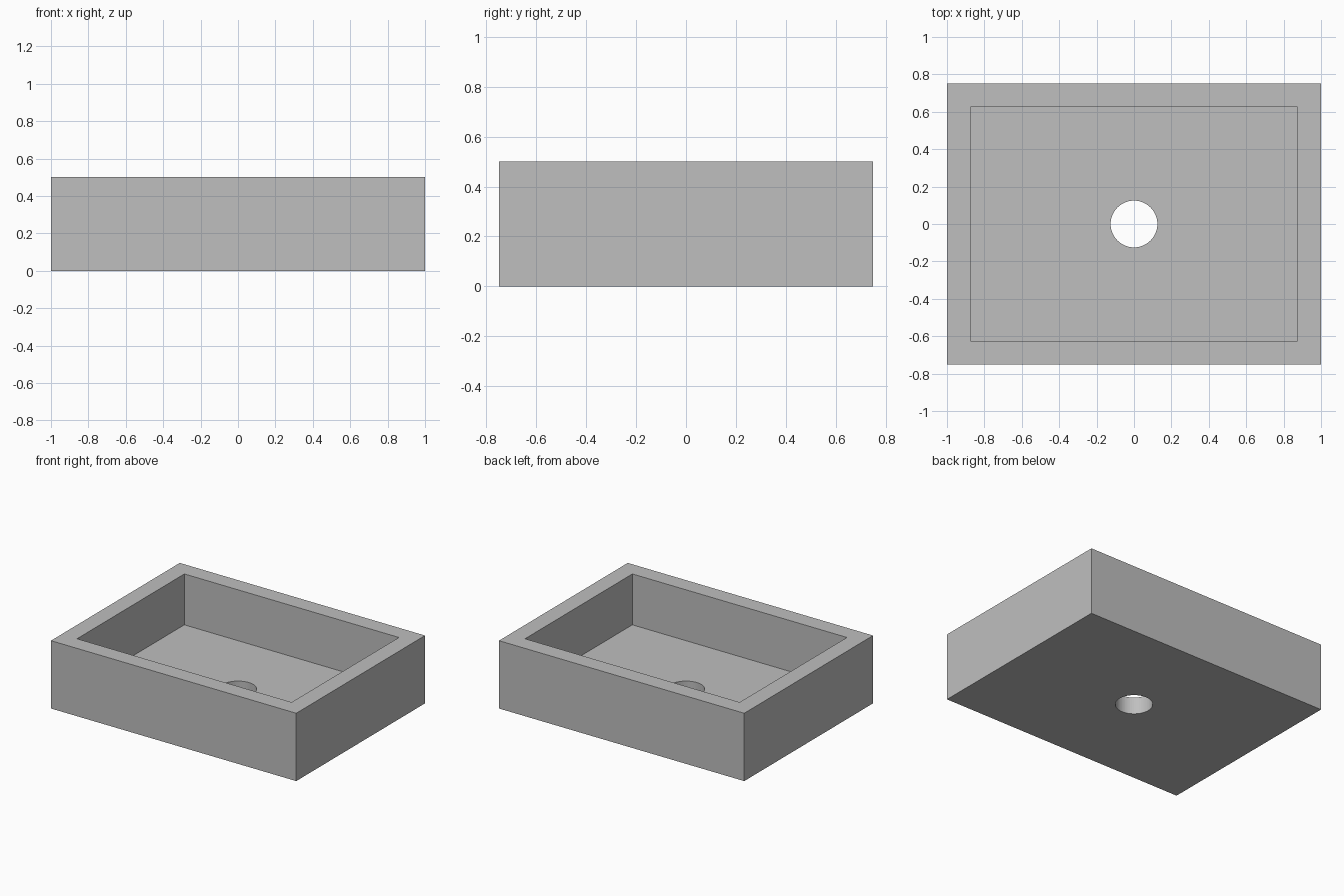
import bpy, bmesh
from mathutils import Matrix

cube = bpy.data.objects.get("Cube")
if cube:
    bpy.data.objects.remove(cube, do_unlink=True)

# Single grey material
GREY = (0.52, 0.52, 0.52, 1)
grey = bpy.data.materials.new("plain_grey")
grey.use_nodes = True
grey.diffuse_color = GREY
grey.node_tree.nodes["Principled BSDF"].inputs["Base Color"].default_value = GREY

LENGTH, WIDTH, HEIGHT, WALL = 2.0, 1.5, 0.5, 0.125


def add_object(name, bm):
    mesh = bpy.data.meshes.new(name)
    bm.to_mesh(mesh)
    bm.free()
    mesh.materials.append(grey)
    obj = bpy.data.objects.new(name, mesh)
    bpy.context.collection.objects.link(obj)
    return obj


def box(name, size, z):
    bm = bmesh.new()
    bmesh.ops.create_cube(bm, size=1, matrix=Matrix.Translation((0, 0, z)) @ Matrix.Diagonal((*size, 1)))
    return add_object(name, bm)


# Solid block of the basin
basin = box("basin", (LENGTH, WIDTH, HEIGHT), HEIGHT / 2)

# Cutter for the open cavity, leaving even walls and floor
cavity = box("cavity_cutter", (LENGTH - 2 * WALL, WIDTH - 2 * WALL, HEIGHT), WALL + HEIGHT / 2)

# Cutter for the round drain hole
bm = bmesh.new()
bmesh.ops.create_cone(bm, cap_ends=True, segments=64, radius1=WALL, radius2=WALL, depth=HEIGHT)
drain = add_object("drain_cutter", bm)

for cutter in (cavity, drain):
    cut = basin.modifiers.new(cutter.name, "BOOLEAN")
    cut.operation = "DIFFERENCE"
    cut.solver = "EXACT"
    cut.object = cutter
    cutter.hide_render = True
    cutter.hide_set(True)
